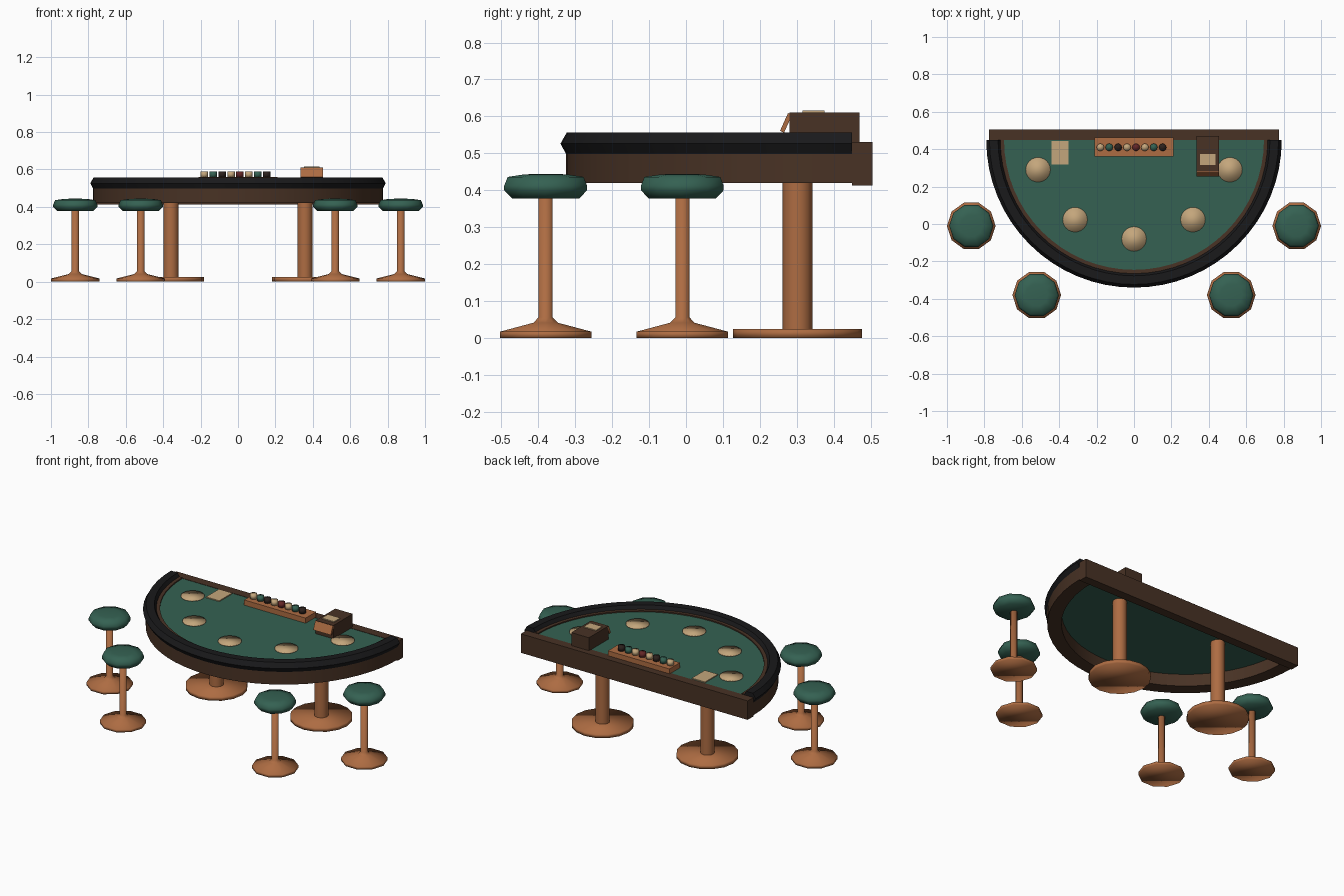
import bpy, bmesh
from math import sin, cos, pi
from mathutils import Matrix

if "Cube" in bpy.data.objects:
    bpy.data.objects.remove(bpy.data.objects["Cube"])

def material(name, rgb):
    m = bpy.data.materials.new(name)
    m.diffuse_color = (*rgb, 1)
    m.use_nodes = True
    m.node_tree.nodes["Principled BSDF"].inputs["Base Color"].default_value = m.diffuse_color
    return m

FELT = material("green felt", (0.035, 0.12, 0.085))
VINYL = material("black vinyl", (0.01, 0.01, 0.011))
DARK = material("dark wood", (0.065, 0.032, 0.018))
WOOD = material("warm wood", (0.42, 0.15, 0.055))
CREAM = material("cream", (0.55, 0.38, 0.2))
RED = material("dark red", (0.13, 0.02, 0.02))
BLACK = material("dark chip", (0.025, 0.015, 0.012))
CY = 0.45  # centre of the half circle

def finish(name, bm, mat, smooth=None):
    bmesh.ops.recalc_face_normals(bm, faces=bm.faces)
    me = bpy.data.meshes.new(name)
    bm.to_mesh(me)
    bm.free()
    ob = bpy.data.objects.new(name, me)
    bpy.context.collection.objects.link(ob)
    me.materials.append(mat)
    if smooth:
        bpy.ops.object.select_all(action='DESELECT')
        ob.select_set(True)
        bpy.context.view_layer.objects.active = ob
        bpy.ops.object.shade_smooth_by_angle(angle=smooth)
    return ob

def box(name, lo, hi, mat, tilt=0):
    bm = bmesh.new()
    bmesh.ops.create_cube(bm, size=1)
    size = [b - a for a, b in zip(lo, hi)]
    mid = [(a + b) / 2 for a, b in zip(lo, hi)]
    bm.transform(Matrix.Translation(mid) @ Matrix.Rotation(tilt, 4, 'X') @ Matrix.Diagonal((*size, 1)))
    return finish(name, bm, mat)

def lathe(name, profile, loc, mat, sides, smooth=None):
    """Closed turned solid from (radius, z) points, bottom to top."""
    bm = bmesh.new()
    rings = [[bm.verts.new((loc[0] + r * cos(2 * pi * i / sides), loc[1] + r * sin(2 * pi * i / sides), z))
              for i in range(sides)] for r, z in profile]
    for a, b in zip(rings, rings[1:]):
        for i in range(sides):
            j = (i + 1) % sides
            bm.faces.new((a[i], a[j], b[j], b[i]))
    bm.faces.new(rings[0])
    bm.faces.new(rings[-1])
    return finish(name, bm, mat, smooth)

def half_sweep(name, section, mat, smooth=None, steps=32):
    """Sweeps a closed (radius, z) section round the player side."""
    bm = bmesh.new()
    rings = [[bm.verts.new((r * cos(pi + pi * i / steps), CY + r * sin(pi + pi * i / steps), z))
              for r, z in section] for i in range(steps + 1)]
    n = len(section)
    for a, b in zip(rings, rings[1:]):
        for i in range(n):
            bm.faces.new((a[i], a[(i + 1) % n], b[(i + 1) % n], b[i]))
    bm.faces.new(rings[0])
    bm.faces.new(rings[-1])
    return finish(name, bm, mat, smooth)

# Table top: apron, padded rail, dealer board
half_sweep("apron", [(0.695, 0.42), (0.775, 0.42), (0.775, 0.5), (0.72, 0.5), (0.72, 0.535), (0.695, 0.535)], DARK, 0.5)
half_sweep("padded_rail", [(0.773, 0.556), (0.79, 0.526), (0.773, 0.495), (0.727, 0.495), (0.71, 0.526), (0.727, 0.556)], VINYL, 0.5)
box("dealer_board", (-0.775, 0.45, 0.413), (0.775, 0.505, 0.53), DARK)

# Half-round felt slab
bm = bmesh.new()
arc = [bm.verts.new((0.7 * cos(pi + pi * i / 32), CY + 0.7 * sin(pi + pi * i / 32), 0.495)) for i in range(33)]
face = bm.faces.new(arc)
up = bmesh.ops.extrude_face_region(bm, geom=[face])
bmesh.ops.translate(bm, vec=(0, 0, 0.033), verts=[v for v in up["geom"] if isinstance(v, bmesh.types.BMVert)])
finish("felt_top", bm, FELT)

# Betting spots
for x, y in [(-0.513, 0.29), (-0.315, 0.023), (0, -0.08), (0.315, 0.023), (0.513, 0.29)]:
    lathe("betting_spot", [(0.066, 0.526), (0.066, 0.533)], (x, y), CREAM, 24, pi)

# Chip tray and chips
box("chip_tray", (-0.21, 0.36, 0.526), (0.21, 0.462, 0.56), WOOD)
for i, mat in enumerate([CREAM, FELT, BLACK, CREAM, RED, CREAM, FELT, BLACK]):
    lathe("chip_stack", [(0.02, 0.558), (0.02, 0.588)], (-0.18 + 0.0476 * i, 0.41), mat, 12, pi)

# Card shoe, its front plate and cards
box("card_shoe", (0.335, 0.28, 0.526), (0.455, 0.47, 0.61), DARK)
box("shoe_front", (0.335, 0.265, 0.556), (0.455, 0.277, 0.609), WOOD, -0.42)
box("shoe_card", (0.352, 0.315, 0.609), (0.436, 0.375, 0.616), CREAM)
box("card_stack", (-0.44, 0.317, 0.526), (-0.35, 0.443, 0.534), CREAM)

for side in (-1, 1):
    # Pedestal legs
    lathe("table_column", [(0.04, 0.015), (0.04, 0.5)], (side * 0.358, 0.302), WOOD, 16, 0.6)
    lathe("table_foot", [(0.175, 0), (0.175, 0.024)], (side * 0.358, 0.302), WOOD, 16, pi)
    # Stools
    for x, y in [(0.87, -0.01), (0.52, -0.38)]:
        p = (side * x, y)
        lathe("stool_base", [(0.13, 0), (0.13, 0.017), (0.035, 0.041), (0.02, 0.056), (0.02, 0.385)], p, WOOD, 10, pi)
        lathe("stool_seat", [(0.095, 0.377), (0.118, 0.4), (0.118, 0.412), (0.108, 0.436), (0.06, 0.443), (0.01, 0.444)], p, FELT, 10, pi)
